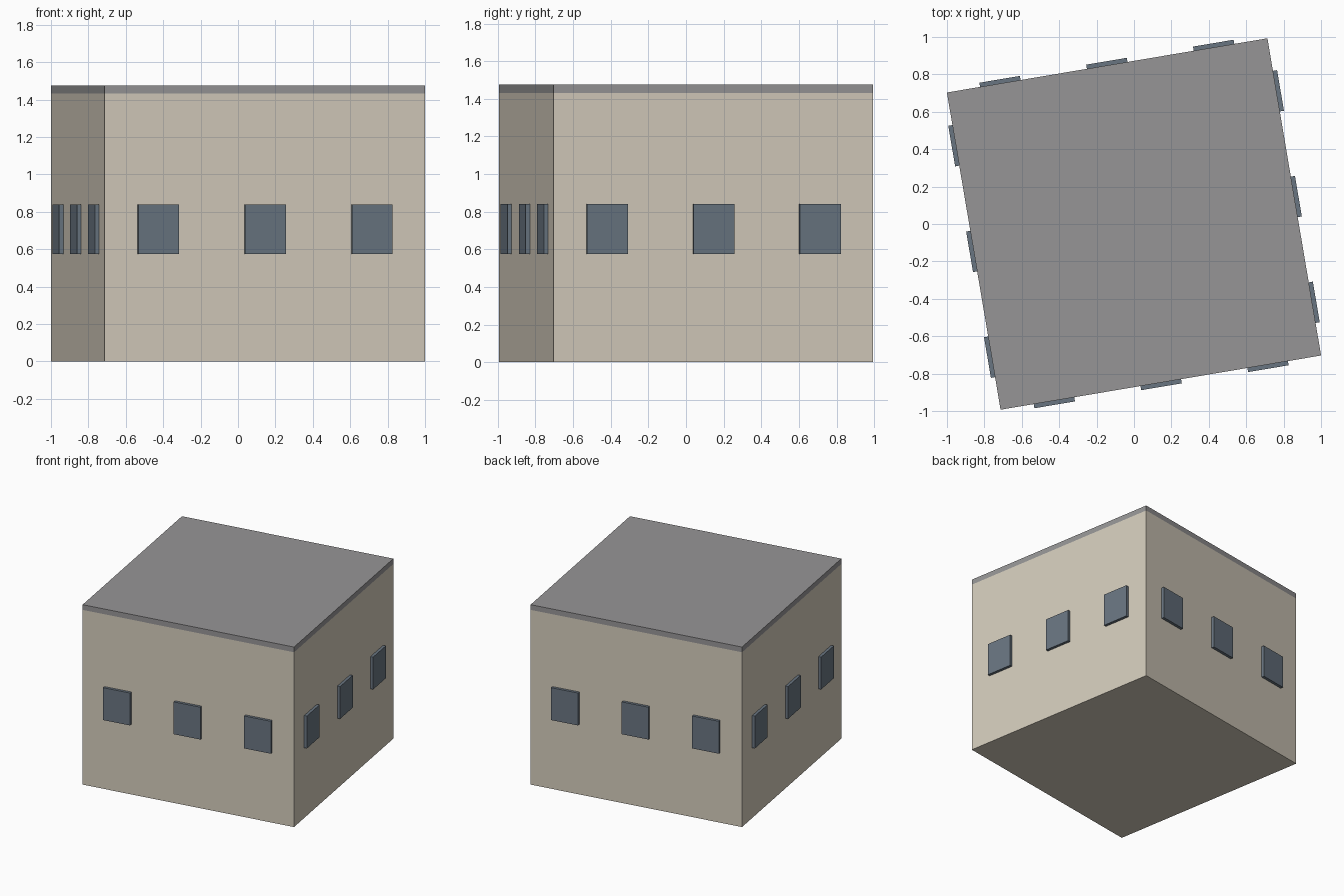
import bpy
from math import radians, pi
from mathutils import Matrix, Vector

cube = bpy.data.objects.get("Cube")
if cube:
    bpy.data.objects.remove(cube, do_unlink=True)

WIDTH, DEPTH, HEIGHT, ROOF = 1.738, 1.72, 1.475, 0.043
TURN = Matrix.Rotation(radians(9.6), 4, 'Z')


def material(name, rgb):
    """Flat colour from 0-255 sRGB, stored as linear values."""
    linear = [((c / 255 + 0.055) / 1.055) ** 2.4 for c in rgb]
    mat = bpy.data.materials.new(name)
    mat.use_nodes = True
    mat.diffuse_color = (*linear, 1)
    mat.node_tree.nodes["Principled BSDF"].inputs["Base Color"].default_value = (*linear, 1)
    return mat


def box(name, size, matrix, mat):
    """Box of the given size placed by a matrix, with the scale baked in."""
    bpy.ops.mesh.primitive_cube_add(size=1)
    obj = bpy.context.object
    obj.name = name
    obj.data.transform(Matrix.Diagonal((*size, 1)))
    obj.matrix_world = matrix
    obj.data.materials.append(mat)
    return obj


beige = material("beige wall", (212, 204, 188))
grey = material("grey roof", (150, 149, 150))
blue = material("blue grey glass", (105, 117, 129))

# Walls and flush roof slab
wall_top = HEIGHT - ROOF
box("walls", (WIDTH, DEPTH, wall_top),
    TURN @ Matrix.Translation((0, 0, wall_top / 2)), beige)
box("roof", (WIDTH, DEPTH, ROOF),
    TURN @ Matrix.Translation((0, 0, HEIGHT - ROOF / 2)), grey)

# Three raised windows at the centre of each third of every side
for i, side in enumerate(("front", "left", "back", "right")):
    length, across = (WIDTH, DEPTH) if i % 2 == 0 else (DEPTH, WIDTH)
    facing = TURN @ Matrix.Rotation(i * pi / 2, 4, 'Z')
    for k in (-1, 0, 1):
        spot = Vector((k * length / 3, -across / 2, 0.707))
        box(f"{side}_window_{k + 2}", (0.22, 0.045, 0.265),
            facing @ Matrix.Translation(spot), blue)
